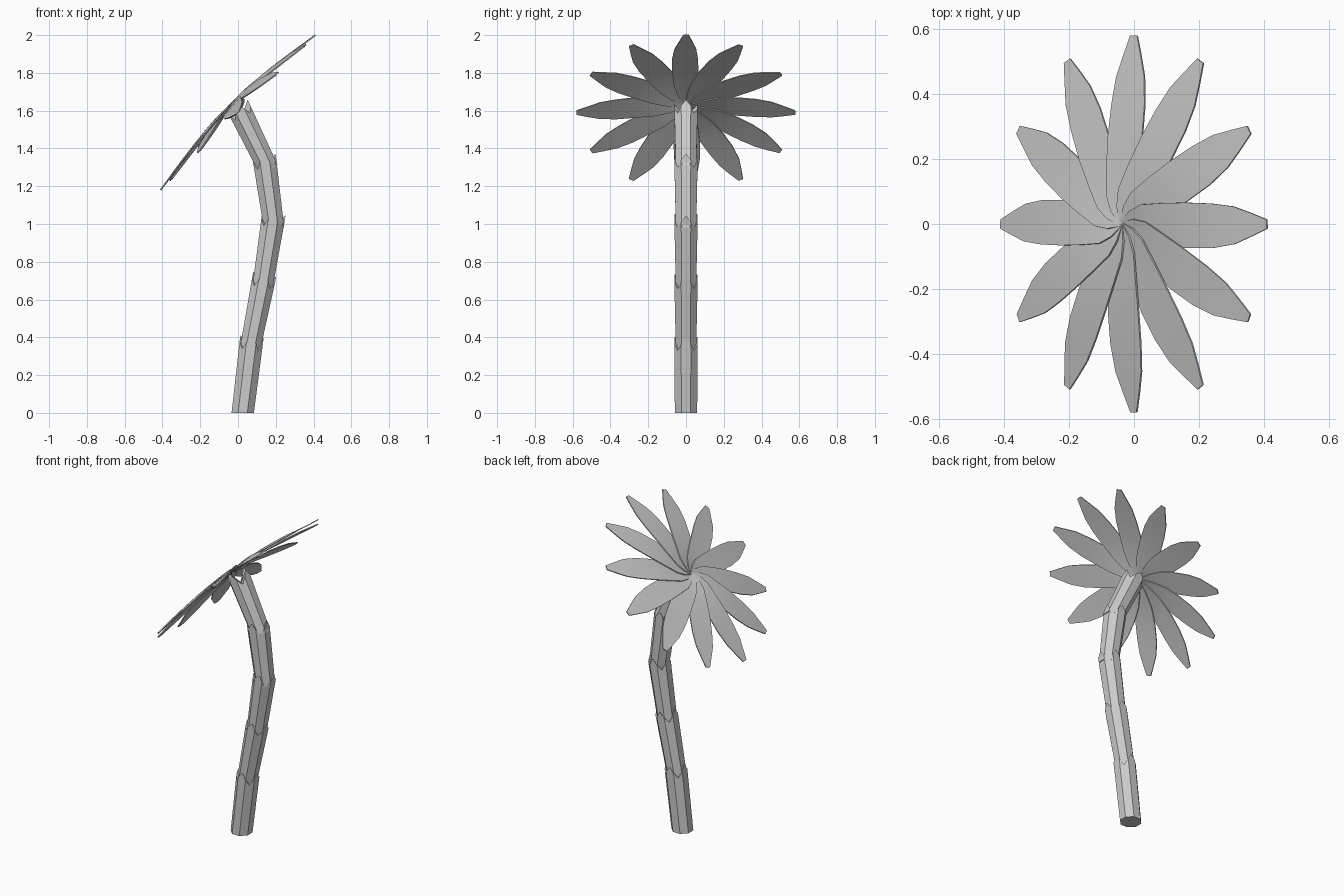
import bpy, bmesh, math
from mathutils import Vector, Matrix

if "Cube" in bpy.data.objects:
    bpy.data.objects.remove(bpy.data.objects["Cube"])


def make_object(name, bm, smooth=False):
    bmesh.ops.recalc_face_normals(bm, faces=bm.faces)
    for f in bm.faces:
        f.smooth = smooth
    mesh = bpy.data.meshes.new(name)
    bm.to_mesh(mesh)
    bm.free()
    ob = bpy.data.objects.new(name, mesh)
    bpy.context.collection.objects.link(ob)
    return ob


# Trunk: octagonal sections whose flared rims end in four points
def trunk_section(name, start, end, r0, r1, flat_base=False):
    a, b = Vector((start[0], 0, start[1])), Vector((end[0], 0, end[1]))
    axis = (b - a).normalized()
    side = Vector((0, 1, 0))
    out = side.cross(axis)
    base_out = Vector((1, 0, 0)) if flat_base else out
    bm = bmesh.new()
    low, rim = [], []
    for i in range(8):
        t = math.radians(45 * i + 22.5)
        low.append(bm.verts.new(a + (base_out * math.cos(t) + side * math.sin(t)) * r0))
    for i in range(16):
        t = math.radians(22.5 * i)
        r = r1 if i % 2 else r1 * math.cos(math.pi / 8)
        lift = 0.035 * math.cos(4 * t)
        rim.append(bm.verts.new(b + (out * math.cos(t) + side * math.sin(t)) * r + axis * lift))
    for i in range(8):
        j = (i + 1) % 8
        k = 2 * i + 1
        bm.faces.new((low[i], low[j], rim[(k + 2) % 16], rim[(k + 1) % 16], rim[k]))
    bm.faces.new(low[::-1])
    # sunken cap inside the rim
    hub = bm.verts.new(b - axis * 0.03)
    for i in range(16):
        bm.faces.new((rim[i], rim[(i + 1) % 16], hub))
    make_object(name, bm)


path = [(0.025, 0), (0.07, 0.37), (0.135, 0.70), (0.185, 1.02), (0.142, 1.33), (0.01, 1.60)]
for i in range(5):
    start = Vector(path[i])
    end = Vector(path[i + 1])
    if i:
        start -= (end - start).normalized() * 0.045
    trunk_section(f"trunk_section_{i + 1}", start, end, 0.064 if i == 0 else 0.058,
                  0.067, i == 0)

# Leaves: shallow domed pinwheel (radius, low side, high side, low height, high height)
PROFILE = [(0.0, -0.004, 0.008, 0.050, 0.054), (0.04, -0.022, 0.040, 0.046, 0.060),
           (0.09, -0.045, 0.060, 0.042, 0.060), (0.17, -0.066, 0.064, 0.041, 0.055),
           (0.27, -0.074, 0.066, 0.037, 0.046), (0.37, -0.074, 0.063, 0.026, 0.033),
           (0.455, -0.062, 0.054, 0.016, 0.021), (0.52, -0.038, 0.034, 0.007, 0.010),
           (0.58, -0.014, 0.014, -0.001, 0.001)]
crown = Matrix.Translation((0, 0, 1.59)) @ Matrix.Rotation(math.radians(-45), 4, 'Y')
for n in range(12):
    bm = bmesh.new()
    place = crown @ Matrix.Rotation(math.radians(30 * n), 4, 'Z')
    rows = []
    for r, s0, s1, h0, h1 in PROFILE:
        pts = [(r, s0, h0), (r, (s0 + s1) / 2, (h0 + h1) / 2), (r, s1, h1)]
        rows.append([bm.verts.new(place @ Vector(p)) for p in pts])
    for p, q in zip(rows, rows[1:]):
        for c in range(2):
            bm.faces.new((p[c], q[c], q[c + 1], p[c + 1]))
    leaf = make_object(f"leaf_{n + 1}", bm, True)
    mod = leaf.modifiers.new("thickness", 'SOLIDIFY')
    mod.thickness = 0.006
    mod.offset = 0
    bpy.context.view_layer.objects.active = leaf
    leaf.select_set(True)
    bpy.ops.object.modifier_apply(modifier=mod.name)
    bpy.ops.object.shade_smooth_by_angle(angle=math.radians(40))
    leaf.select_set(False)
